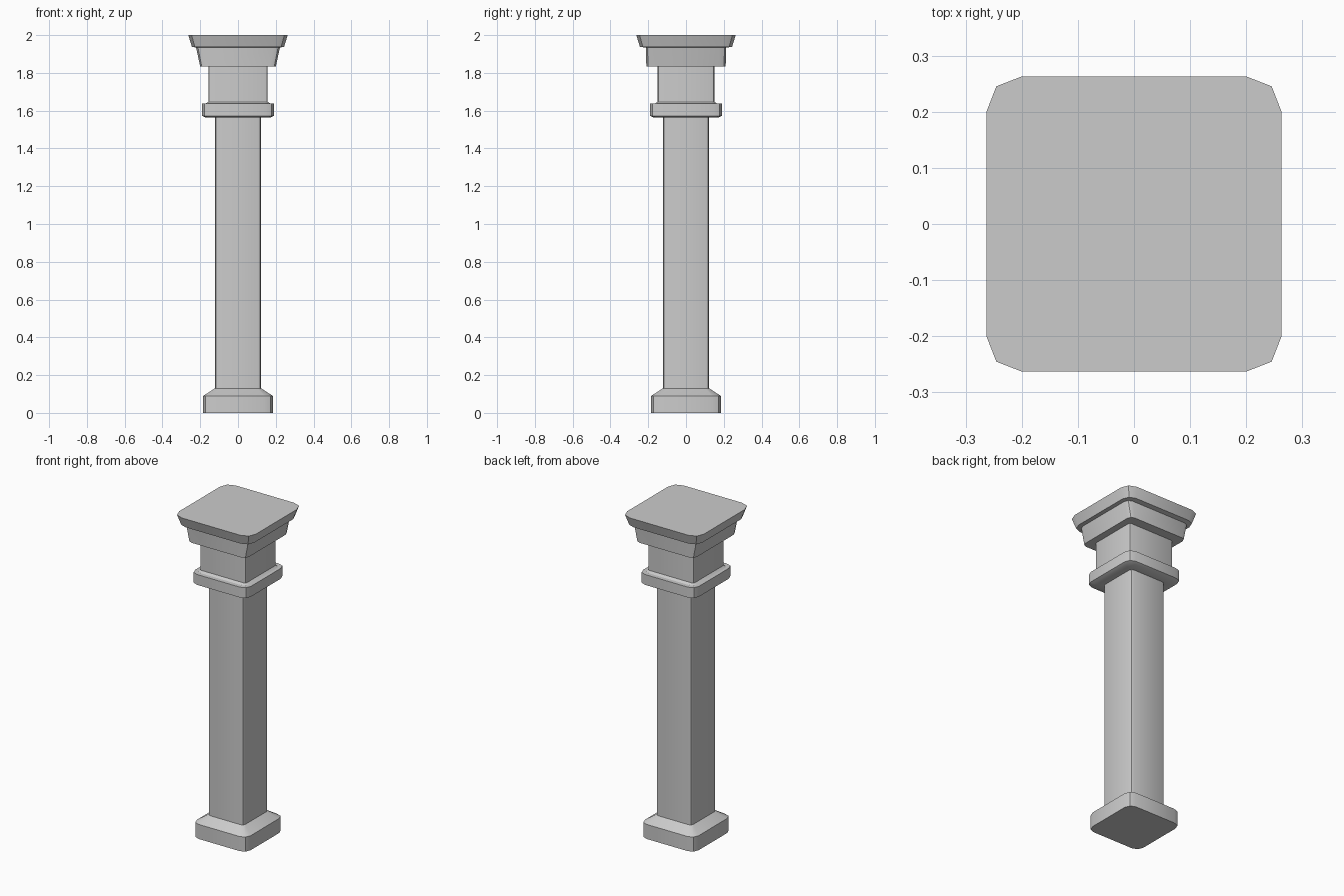
import bpy
import math

if "Cube" in bpy.data.objects:
    bpy.data.objects.remove(bpy.data.objects["Cube"])


def ring(hx, hy, z, c):
    # Square with two-segment clipped corners; c is the corner size
    m = c * 0.28
    quarter = [(hx, hy - c), (hx - m, hy - m), (hx - c, hy)]
    pts = quarter + [(-x, y) for x, y in reversed(quarter)]
    pts += [(-x, -y) for x, y in pts]
    return [(x, y, z) for x, y in pts]


def loft(name, sections, cap_bottom=False, cap_top=False):
    verts = [p for s in sections for p in ring(*s)]
    n = 12
    faces = []
    for k in range(len(sections) - 1):
        for i in range(n):
            j = (i + 1) % n
            faces.append((k * n + i, k * n + j, (k + 1) * n + j, (k + 1) * n + i))
    if cap_bottom:
        faces.append(tuple(reversed(range(n))))
    if cap_top:
        faces.append(tuple(range(len(verts) - n, len(verts))))
    mesh = bpy.data.meshes.new(name)
    mesh.from_pydata(verts, [], faces)
    mesh.update()
    ob = bpy.data.objects.new(name, mesh)
    bpy.context.collection.objects.link(ob)
    bpy.ops.object.select_all(action='DESELECT')
    ob.select_set(True)
    bpy.context.view_layer.objects.active = ob
    bpy.ops.object.shade_smooth_by_angle(angle=math.radians(30))


# Section: half width x, half width y, height, corner size.
# Neighbouring parts share their end ring so the pillar is one closed shell.
shaft_low = (0.123, 0.123, 0.13, 0.02)
shaft_high = (0.123, 0.123, 1.563, 0.02)
neck_low = (0.157, 0.15, 1.647, 0.012)
neck_high = (0.157, 0.15, 1.834, 0.012)
capital_top = (0.222, 0.213, 1.934, 0.035)

# Foot block with sloped top
loft("base", [(0.184, 0.184, 0, 0.045), (0.184, 0.184, 0.09, 0.045), shaft_low],
     cap_bottom=True)
# Main column
loft("shaft", [shaft_low, shaft_high])
# Band around the top of the shaft
loft("collar", [shaft_high, (0.17, 0.17, 1.563, 0.035), (0.191, 0.191, 1.573, 0.045),
                (0.191, 0.191, 1.637, 0.045), (0.172, 0.165, 1.637, 0.03), neck_low])
# Square neck
loft("neck", [neck_low, neck_high])
# Flared capital
loft("capital", [neck_high, (0.2, 0.21, 1.834, 0.03), capital_top])
# Top slab
loft("top_slab", [capital_top, (0.244, 0.244, 1.938, 0.055), (0.263, 0.263, 2.0, 0.063)],
     cap_top=True)
